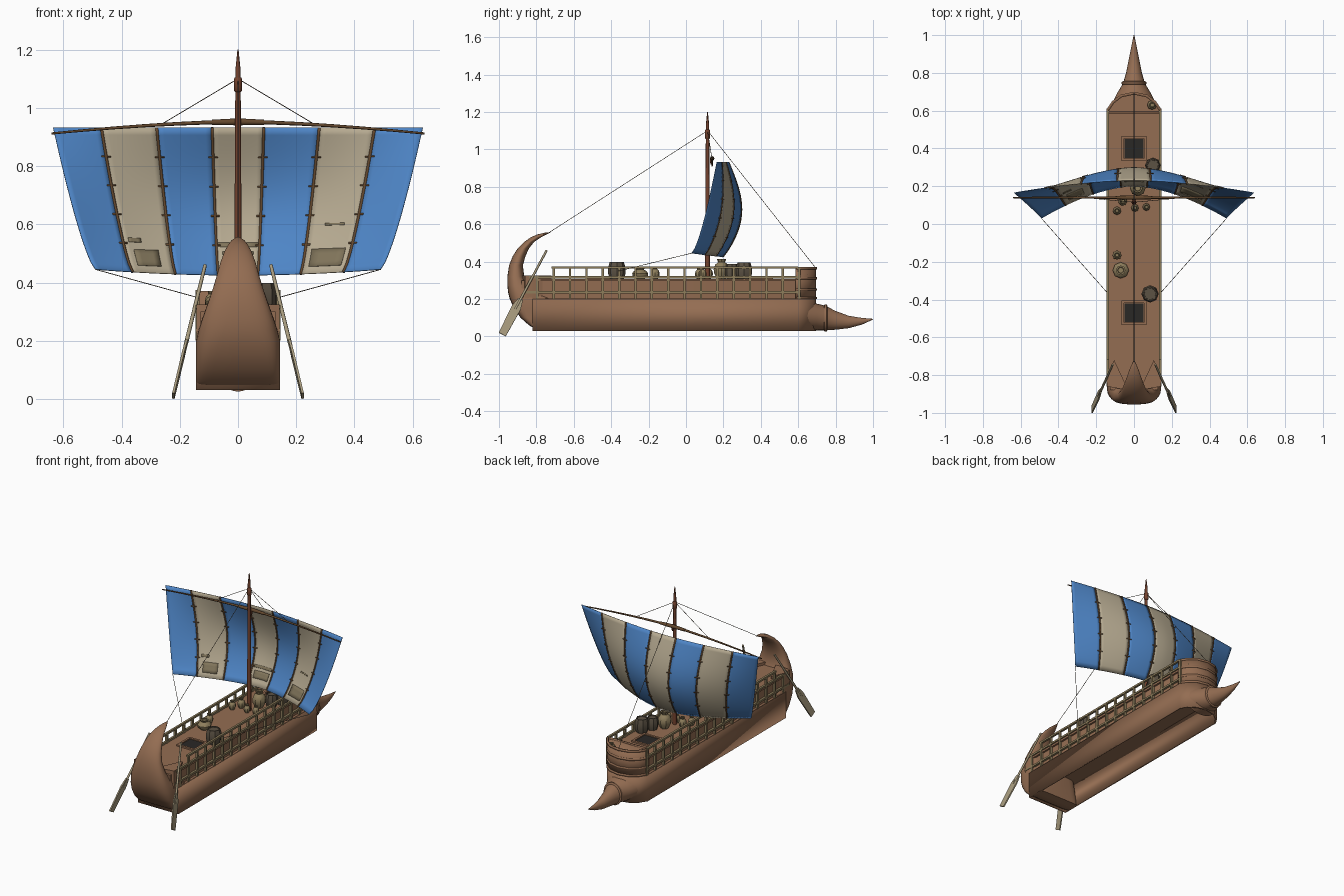
import bpy, bmesh, math
from mathutils import Vector

if "Cube" in bpy.data.objects:
    bpy.data.objects.remove(bpy.data.objects["Cube"])

def material(name, r, g, b):
    m = bpy.data.materials.new(name)
    lin = [((c / 255 + 0.055) / 1.055) ** 2.4 for c in (r, g, b)]
    m.diffuse_color = (*lin, 1)
    m.use_nodes = True
    m.node_tree.nodes["Principled BSDF"].inputs["Base Color"].default_value = m.diffuse_color
    return m

HULL = material("hull_brown", 148, 109, 82)
BLUE = material("sail_blue", 78, 133, 198)
CREAM = material("sail_cream", 182, 170, 145)
SEAM = material("seam_brown", 100, 72, 46)
PATCH = material("patch_taupe", 128, 116, 90)
MAST = material("mast_red_brown", 116, 66, 46)
RAIL = material("rail_olive", 142, 126, 92)
DARK = material("hatch_dark", 42, 40, 38)
BARREL = material("barrel_grey_brown", 92, 82, 68)
OAR = material("oar_beige", 168, 155, 126)

def finish(name, bm, mat, angle=35, thick=0, offset=-1):
    bmesh.ops.recalc_face_normals(bm, faces=bm.faces)
    me = bpy.data.meshes.new(name)
    bm.to_mesh(me)
    bm.free()
    me.materials.append(mat)
    me.shade_smooth()
    me.set_sharp_from_angle(angle=math.radians(angle))
    ob = bpy.data.objects.new(name, me)
    bpy.context.collection.objects.link(ob)
    if thick:
        mod = ob.modifiers.new("thickness", 'SOLIDIFY')
        mod.thickness, mod.offset = thick, offset
    return ob

def loft(name, rings, mat, caps=True, angle=35, **kw):
    bm = bmesh.new()
    vs = [[bm.verts.new(p) for p in ring] for ring in rings]
    n = len(vs[0])
    for a, b in zip(vs, vs[1:]):
        for i in range(n):
            bm.faces.new((a[i], a[(i + 1) % n], b[(i + 1) % n], b[i]))
    if caps:
        bm.faces.new(vs[0][::-1])
        bm.faces.new(vs[-1])
    return finish(name, bm, mat, angle, **kw)

def prism(name, outline, z0, z1, mat, **kw):
    return loft(name, [[(x, y, z) for x, y in outline] for z in (z0, z1)], mat, **kw)

def box(name, x0, x1, y0, y1, z0, z1, mat):
    return prism(name, [(x0, y0), (x1, y0), (x1, y1), (x0, y1)], z0, z1, mat)

def rod(name, points, radii, mat, sides=8):
    pts = [Vector(p) for p in points]
    d = (pts[-1] - pts[0]).normalized()
    u = d.orthogonal().normalized()
    w = d.cross(u)
    rings = [[p + r * (u * math.cos(2 * math.pi * i / sides) + w * math.sin(2 * math.pi * i / sides))
              for i in range(sides)] for p, r in zip(pts, radii)]
    return loft(name, rings, mat, angle=50)

# Hull: open-bottomed shell, inner gallery wall, deck
def outline(w, y0, grow=0.0):
    half = [(w, y0), (w, 0.60 + grow), (w * 0.8, 0.645 + grow), (w * 0.48, 0.68 + grow), (0, 0.695 + grow)]
    return half + [(-x, y) for x, y in half[-2::-1]]

prism("lower_hull", outline(0.145, -0.82), 0.03, 0.20, HULL, caps=False, thick=0.012)
prism("hull_floor", outline(0.144, -0.85), 0.19, 0.202, HULL)
prism("gallery_wall", outline(0.128, -0.88), 0.20, 0.30, HULL)
prism("deck", outline(0.140, -0.86), 0.296, 0.308, HULL)

# Bow bulwark with moulded bands
bow = [(0.143, 0.585)] + outline(0.143, 0)[1:-1] + [(-0.143, 0.585)]
prism("bow_bulwark", bow, 0.20, 0.365, HULL, caps=False, thick=0.01)
for z in (0.20, 0.245, 0.305, 0.358):
    band = [(x * 1.02, y + 0.005) for x, y in bow]
    prism("bow_band", band, z, z + 0.012, HULL, caps=False, thick=0.012)

# Ram
ram = [(0.62, .115, .085, .125), (0.70, .103, .072, .085), (0.745, .098, .066, .058), (0.80, .086, .050, .042),
       (0.87, .077, .033, .028), (0.94, .081, .018, .014), (1.0, .092, .002, .002)]
def ellipse_y(y, zc, rz, w):
    return [(w * math.cos(a), y, zc + rz * math.sin(a)) for a in [2 * math.pi * i / 20 for i in range(20)]]
loft("ram", [ellipse_y(*r) for r in ram], HULL)
loft("ram_collar", [ellipse_y(y, .098, .066 + g, .058 + g)
                    for y, g in ((.738, .0), (.741, .007), (.752, .007), (.756, .0))], HULL)

# Curled stern: stacked horizontal sections (z, back y, front y, half width, squareness)
stern = [(.03, -.79, -.70, .145, 7), (.06, -.84, -.70, .145, 7), (.10, -.885, -.70, .145, 6), (.15, -.92, -.70, .145, 5),
         (.20, -.942, -.70, .145, 4), (.235, -.951, -.78, .136, 3.2), (.27, -.955, -.84, .125, 2.8),
         (.32, -.955, -.865, .107, 2.5), (.38, -.946, -.872, .086, 2.3), (.43, -.926, -.858, .071, 2.2),
         (.47, -.90, -.84, .060, 2), (.505, -.865, -.812, .047, 2), (.53, -.83, -.775, .034, 2),
         (.545, -.795, -.745, .022, 2), (.556, -.75, -.722, .006, 2)]
rings = []
for z, yb, yf, w, e in stern:
    ring = []
    for i in range(32):
        a = 2 * math.pi * i / 32
        c, s = math.cos(a), math.sin(a)
        ring.append((w * math.copysign(abs(c) ** (2 / e), c),
                     (yb + yf) / 2 + (yf - yb) / 2 * math.copysign(abs(s) ** (2 / e), s), z))
    rings.append(ring)
loft("curled_stern", rings, HULL, angle=50)

# Railings, stern wings, steering oars
for s in (1, -1):
    prism("stern_wing", [(s * .143, -.86), (s * .143, -.80), (s * .105, -.72), (s * .03, -.88)], .20, .325, HULL)
    x0, x1 = sorted((s * .132, s * .146))
    for z, y0 in ((.230, -.86), (.310, -.84), (.362, -.72)):
        box("rail", x0, x1, y0, 0.60, z, z + .012, RAIL)
    for i in range(17):
        y = -.795 + i * .0875
        box("rail_post", x0, x1, y - .006, y + .006, .20, .37 if y > -.72 else .315, RAIL)
    top, low = Vector((s * .113, -.745, .46)), Vector((s * .222, -.985, .012))
    neck = top.lerp(low, .58)
    rod("oar_shaft", (top, neck, top.lerp(low, .7)), (.006, .007, .006), OAR)
    side = Vector((0, .88, -.47))
    d = Vector((s * .008, 0, .002))
    blade = [neck - side * .012, neck + side * .014, top.lerp(low, .68) + side * .027,
             low + side * .024, low - side * .018, top.lerp(low, .68) - side * .024]
    loft("oar_blade", [[p - d * .5 for p in blade], [p + d * .5 for p in blade]], OAR)

# Deck hatches
for y in (-.47, .40):
    box("hatch_cover", -.05, .05, y - .05, y + .05, .305, .313, DARK)
    for k in (-1, 1):
        a, b = sorted((k * .052, k * .066))
        box("hatch_frame", a, b, y - .066, y + .066, .305, .318, HULL)
        box("hatch_frame", -.052, .052, y + a, y + b, .305, .318, HULL)

# Cargo: jars and barrels turned from profiles (radius factor, height factor)
JAR = [(.55, 0), (.95, .3), (1, .5), (.8, .72), (.45, .84), (.6, 1), (.4, 1), (.35, .85)]
CASK = [(.8, 0), (1, .3), (1, .7), (.82, 1), (.7, 1), (.68, .94)]
def turned(name, profile, x, y, r, h, mat, sides=8):
    loft(name, [[(x + r * f * math.cos(2 * math.pi * i / sides), y + r * f * math.sin(2 * math.pi * i / sides),
                  .306 + h * g) for i in range(sides)] for f, g in profile], mat)
for x, y, r, h in ((.02, .19, .042, .108), (-.06, .12, .024, .065), (-.09, .07, .022, .06), (.005, .085, .02, .055),
                   (.065, .09, .02, .06), (-.09, -.165, .024, .065), (-.07, -.245, .043, .06), (.095, .63, .025, .05)):
    turned("jar", JAR, x, y, r, h, RAIL)
for x, y, r, h in ((.085, -.37, .046, .092), (.10, .31, .042, .09), (.07, .245, .036, .08)):
    turned("barrel", CASK, x, y, r, h, BARREL)

# Mast and curved yard
rod("mast", [(0, .115, z) for z in (.19, .6, 1.1, 1.13, 1.2)], (.013, .012, .009, .009, .002), MAST)
rod("masthead_block", [(0, .115, z) for z in (1.055, 1.06, 1.1, 1.105)], (.01, .014, .014, .01), MAST)
rod("hanging_block", [(0, .136, z) for z in (.92, .93, .95, .96)], (.004, .008, .008, .004), MAST, 6)
xs = [-.64 + 1.28 * i / 12 for i in range(13)]
yard_z = lambda x: .952 - .04 * (abs(x) / .64) ** 1.6
rod("yard", [(x, .14, yard_z(x)) for x in xs], [.0075 - .006 * abs(x) for x in xs], SEAM)
rod("yard_splice", [(x, .14, yard_z(x)) for x in (-.09, 0, .09)], (.009, .012, .009), SEAM)

# Billowing sail; s runs across from -1 to 1, v from foot to head
def sail_point(s, v, back=0.0):
    x = s * (.49 + .145 * v ** .75)
    zb = .445 - .02 * (1 - s * s)
    ye = .03 + .135 * v ** .7
    yc = .20 + .03 * v + .085 * math.sin(math.pi * v ** .9)
    return (x, ye + (yc - ye) * (1 - abs(s) ** 1.7) - back, zb + (.932 - zb) * v)

def sheet(name, s0, s1, v0, v1, mat, ns, nv, thick, back=0.0):
    bm = bmesh.new()
    g = [[bm.verts.new(sail_point(s0 + (s1 - s0) * i / ns, v0 + (v1 - v0) * j / nv, back))
          for j in range(nv + 1)] for i in range(ns + 1)]
    for i in range(ns):
        for j in range(nv):
            bm.faces.new((g[i][j], g[i + 1][j], g[i + 1][j + 1], g[i][j + 1]))
    return finish(name, bm, mat, 60, thick, 0)

edges = [-1, -.74, -.44, -.14, .14, .44, .74, 1]
for k in range(7):
    sheet("sail_stripe", edges[k], edges[k + 1], 0, 1, CREAM if k % 2 else BLUE, 8, 20, .003)
for e in edges[1:-1]:
    sheet("sail_seam", e - .007, e + .007, 0, 1, SEAM, 1, 20, .008)
    for v in (.2, .4, .6, .8):
        sheet("seam_tie", e - .026, e + .026, v - .005, v + .005, SEAM, 2, 1, .008)

# Worn patches on the aft face of the cream stripes
for s0, s1, v0, v1 in ((-.68, -.52, .05, .16), (-.10, .10, .08, .16), (.48, .70, .05, .17), (-.13, .13, .19, .22),
                       (-.70, -.62, .21, .24), (.54, .66, .33, .345)):
    sheet("sail_patch", s0, s1, v0, v1, PATCH, 4, 3, .001, .003)

# Rigging
def rope(a, b):
    rod("rope", (a, b), (.0015, .0015), BARREL, 5)
head = (0, .115, 1.1)
rope(head, (0, .69, .37))
rope(head, (0, -.74, .55))
for s in (1, -1):
    rope(head, (s * .265, .14, yard_z(.265)))
    rope(sail_point(s, 0), (s * .145, -.36, .35))
